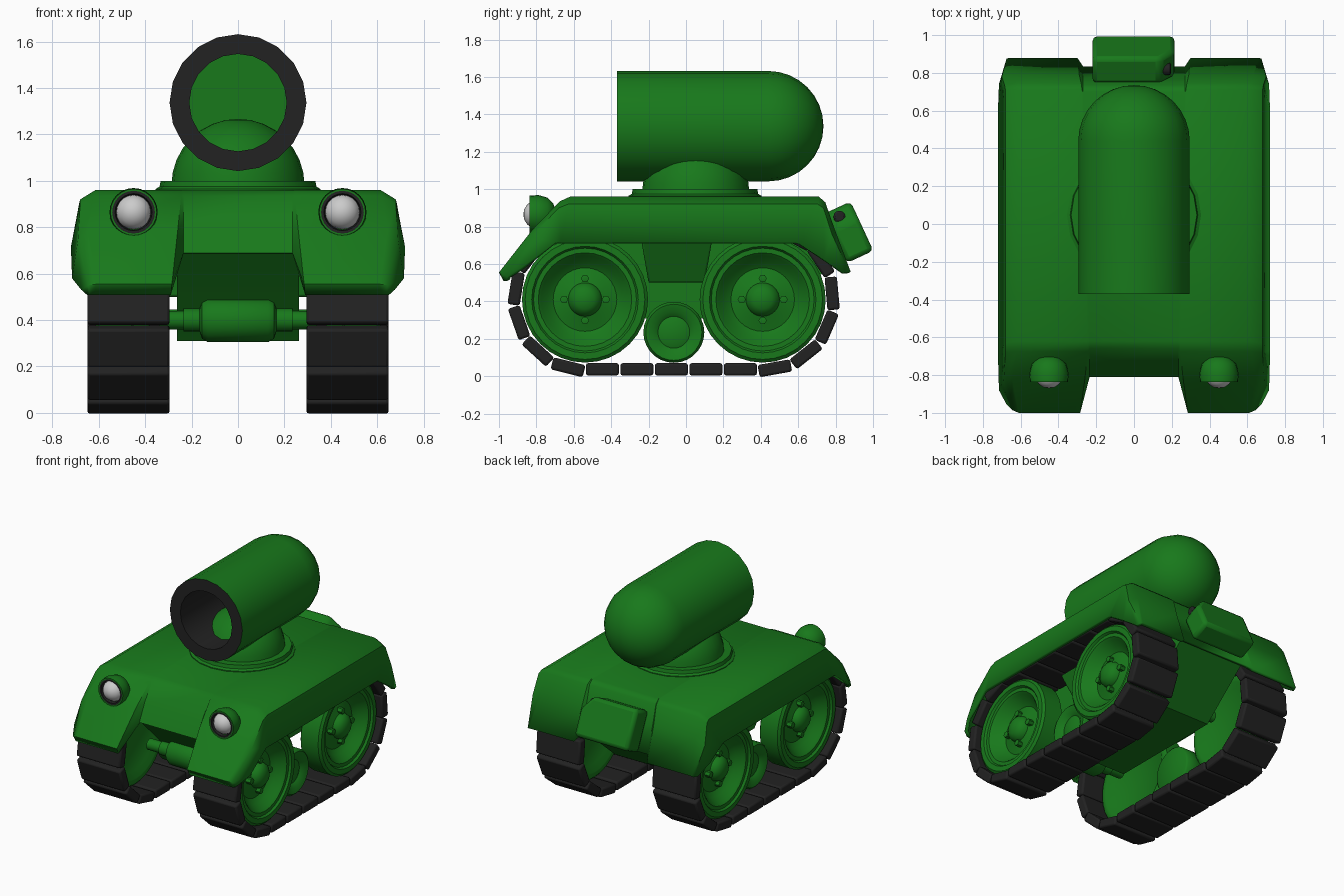
import bpy, bmesh, math
from mathutils import Matrix, Vector

if "Cube" in bpy.data.objects:
    bpy.data.objects.remove(bpy.data.objects["Cube"])


def material(name, rgb):
    m = bpy.data.materials.new(name)
    m.diffuse_color = (*rgb, 1)
    m.use_nodes = True
    m.node_tree.nodes["Principled BSDF"].inputs["Base Color"].default_value = m.diffuse_color
    return m


GREEN = material("green_paint", (0.009, 0.19, 0.011))
DARK = material("dark_rubber", (0.016, 0.016, 0.016))
GLASS = material("lamp_glass", (0.6, 0.6, 0.6))


def finish(name, bm, mat, mirror=False, bevel=0, angle=35, fix=True):
    if fix:
        bmesh.ops.remove_doubles(bm, verts=bm.verts, dist=1e-5)
        bmesh.ops.recalc_face_normals(bm, faces=bm.faces)
    me = bpy.data.meshes.new(name)
    bm.to_mesh(me)
    bm.free()
    me.materials.append(mat)
    me.shade_smooth()
    me.set_sharp_from_angle(angle=math.radians(angle))
    ob = bpy.data.objects.new(name, me)
    bpy.context.collection.objects.link(ob)
    if bevel:
        b = ob.modifiers.new("bevel", 'BEVEL')
        b.width, b.segments = bevel, 2
    if mirror:
        ob.modifiers.new("mirror", 'MIRROR').use_mirror_merge = False
    return ob


def add_lathe(bm, pts, n, axis, loc):
    """Revolve (along, radius) points about an axis through loc."""
    def place(t, a, b):
        return Vector({'x': (t, a, b), 'y': (a, t, b), 'z': (a, b, t)}[axis]) + Vector(loc)
    rings = []
    for t, r in pts:
        if r == 0:
            rings.append([bm.verts.new(place(t, 0, 0))] * n)
        else:
            rings.append([bm.verts.new(place(t, r * math.cos(k * math.tau / n), r * math.sin(k * math.tau / n)))
                          for k in range(n)])
    for p, q in zip(rings, rings[1:]):
        for k in range(n):
            l = (k + 1) % n
            face = list(dict.fromkeys((p[k], p[l], q[l], q[k])))
            if len(face) > 2:
                bm.faces.new(face)


def lathe(name, pts, n, axis, loc, mat, **kw):
    bm = bmesh.new()
    add_lathe(bm, pts, n, axis, loc)
    return finish(name, bm, mat, **kw)


def prism(name, pts, a, b, mat, M=Matrix(), taper=None, **kw):
    """Extrude a (y, z) outline from x=a to x=b; taper = (z limit, outer x below it)."""
    bm = bmesh.new()
    ends = [[bm.verts.new((x, p, q)) for p, q in pts] for x in (a, b)]
    if taper:
        for v in ends[1]:
            if v.co.z < taper[0]:
                v.co.x = taper[1]
    bm.faces.new(ends[0])
    bm.faces.new(ends[1])
    for i in range(len(pts)):
        j = (i + 1) % len(pts)
        bm.faces.new((ends[0][i], ends[0][j], ends[1][j], ends[1][i]))
    bmesh.ops.transform(bm, matrix=M, verts=bm.verts)
    return finish(name, bm, mat, **kw)


def arc(c, r, a0, a1, n):
    return [(c + r * math.sin(math.radians(a0 + (a1 - a0) * k / n)),
             r * math.cos(math.radians(a0 + (a1 - a0) * k / n))) for k in range(n)]


# Upper shell with fenders: centre (y,z) + two x, then top, shoulder and lower edge as (x,y,z)
stations = [
    ((-.80, .685), .235, .29, (.62, -.975, .508), (.640, -.972, .508), (.65, -.96, .508)),
    ((-.81, .69), .235, .285, (.61, -1.0, .555), (.645, -.985, .55), (.675, -.955, .53)),
    ((-.745, .82), .235, .26, (.645, -.82, .785), (.69, -.83, .745), (.715, -.88, .58)),
    ((-.66, .935), .235, .245, (.62, -.675, .935), (.68, -.68, .90), (.72, -.70, .715)),
    ((-.62, .958), .235, .245, (.615, -.62, .96), (.68, -.63, .92), (.72, -.67, .715)),
    ((.70, .96), .27, .275, (.61, .71, .96), (.68, .705, .92), (.72, .59, .715)),
    ((.735, .93), .27, .28, (.615, .745, .93), (.685, .735, .90), (.72, .61, .705)),
    ((.77, .80), .27, .29, (.63, .79, .80), (.70, .78, .76), (.715, .74, .62)),
    ((.835, .60), .27, .30, (.66, .88, .56), (.675, .875, .555), (.685, .84, .55)),
]
bm = bmesh.new()
grid = []
for (cy, cz), xb, xc, top, shoulder, low in stations:
    half = [(xb, cy, cz), (xc, *top[1:]), top, shoulder, low]
    row = [(-x, y, z) for x, y, z in reversed(half)] + half
    grid.append([bm.verts.new(p) for p in row])
for p, q in zip(grid, grid[1:]):
    for k in range(len(p) - 1):
        bm.faces.new((p[k], p[k + 1], q[k + 1], q[k]))
shell = finish("fender_shell", bm, GREEN, angle=42, fix=False)
s = shell.modifiers.new("thickness", 'SOLIDIFY')
s.thickness, s.offset = 0.025, -1

# Lower hull and the side brackets between the wheels
prism("lower_hull", [(-.79, .70), (-.60, .90), (.65, .90), (.81, .62), (.45, .31), (-.42, .31), (-.55, .46)],
      -.262, .262, GREEN)
prism("side_bracket", [(-.24, .73), (.14, .73), (.10, .5), (-.20, .5)], .25, .44, GREEN,
      taper=(.6, .31), mirror=True, bevel=.01)

# Turret base, dome and barrel
lathe("turret_ring", [(.93, 0), (.93, .355), (.965, .355), (.975, .338), (1.0, .333), (1.0, 0)],
      20, 'z', (0, .048, 0), GREEN)
lathe("turret_dome", arc(.98, .287, 0, 90, 8) + [(1.267, 0), ], 24, 'z', (0, .052, 0), GREEN)
barrel = lathe("barrel", [(.42, 0), (.42, .21), (-.37, .21), (-.37, .295)] + arc(.44, .295, 0, 90, 8) + [(.735, 0)],
               20, 'y', (0, 0, 1.337), GREEN)
barrel.data.materials.append(DARK)
for f in barrel.data.polygons:
    c = f.center
    if c.y < -.36 or (c.y < .41 and math.hypot(c.x, c.z - 1.337) < .22):
        f.material_index = 1

# Road wheels with hub and bolts, small middle rollers
wheel = [(.48, 0), (.48, .25), (.45, .29), (.45, .325), (.46, .337), (.60, .337), (.615, .32), (.615, .285),
         (.60, .275), (.60, .25), (.585, .235), (.545, .205), (.52, .17), (.53, .135), (.545, .09), (.575, .082),
         (.60, .05), (.608, 0)]
for side, y in (("front", -.54), ("rear", .41)):
    lathe(side + "_wheel", wheel, 32, 'x', (0, y, .41), GREEN, mirror=True, angle=40)
    bm = bmesh.new()
    for dy, dz in ((.112, 0), (-.112, 0), (0, .112), (0, -.112)):
        add_lathe(bm, [(.51, 0), (.51, .022), (.57, .022), (.575, 0)], 6, 'x', (0, y + dy, .41 + dz))
    finish(side + "_wheel_bolts", bm, GREEN, mirror=True)
lathe("middle_roller", [(.38, 0), (.38, .15), (.39, .163), (.50, .163), (.515, .15), (.505, .11), (.485, .085),
                        (.495, .06), (.50, 0)], 28, 'x', (0, -.065, .235), GREEN, mirror=True, angle=60)

# Axles, the front one with a thick gear housing
lathe("rear_axle", [(-.34, 0), (-.34, .037), (.34, .037), (.34, 0)], 14, 'x', (0, .41, .41), GREEN)
axle = [(.34, 0), (.34, .04), (.235, .04), (.235, .05), (.165, .05), (.155, .08), (.13, .095)]
lathe("front_axle", axle + [(-x, r) for x, r in reversed(axle)], 16, 'x', (0, -.54, .40), GREEN)

# Track links marched round a stadium path
Y0, Y1, ZC, R, COUNT = -.54, .41, .41, .373, 23
run, bend = Y1 - Y0, math.pi * R
bm = bmesh.new()
for i in range(COUNT):
    d = (.462 + i * (2 * run + 2 * bend) / COUNT) % (2 * run + 2 * bend)
    if d < run:
        y, z, a = Y0 + d, ZC - R, 0
    elif d < run + bend:
        a = (d - run) / R
        y, z = Y1 + R * math.sin(a), ZC - R * math.cos(a)
    elif d < 2 * run + bend:
        y, z, a = Y1 - (d - run - bend), ZC + R, math.pi
    else:
        a = math.pi + (d - 2 * run - bend) / R
        y, z = Y0 + R * math.sin(a), ZC - R * math.cos(a)
    bmesh.ops.create_cube(bm, size=1, matrix=Matrix.Translation((.472, y, z)) @ Matrix.Rotation(a, 4, 'X')
                          @ Matrix.Diagonal((.355, .176, .066, 1)))
finish("track_links", bm, DARK, mirror=True, bevel=.012)

# Headlights
lamp = (.45, 0, .865)
lathe("headlight_rim", [(-.81, 0), (-.81, .075), (-.837, .08), (-.837, .092)], 24, 'y', lamp, DARK, mirror=True)
lathe("headlight_housing", [(-.837, .09), (-.837, .10), (-.79, .104), (-.74, .09), (-.71, .06), (-.69, 0)],
      24, 'y', lamp, GREEN, mirror=True)
lathe("headlight_lens", [(-.795, .077)] + [(-.795 - .075 * math.sin(t), .077 * math.cos(t)) for t in (.4, .8, 1.2)]
      + [(-.87, 0)], 20, 'y', lamp, GLASS, mirror=True)

# Fuel can leaning on the rear plate, with a cap on its cut corner
n, up = Vector((0, .908, .42)), Vector((0, -.42, .908))
M = Matrix.Translation((0, .87, .77)) @ Matrix((n, (1, 0, 0), up)).transposed().to_4x4()
prism("fuel_can", [(-.22, -.145), (.215, -.145), (.215, .05), (.14, .145), (-.22, .145)],
      -.078, .078, GREEN, M=M, bevel=.025)
lathe("fuel_can_cap", [(.13, 0), (.13, .032), (.19, .032), (.197, .022), (.197, 0)], 12, 'x', (0, .82, .853), DARK)
